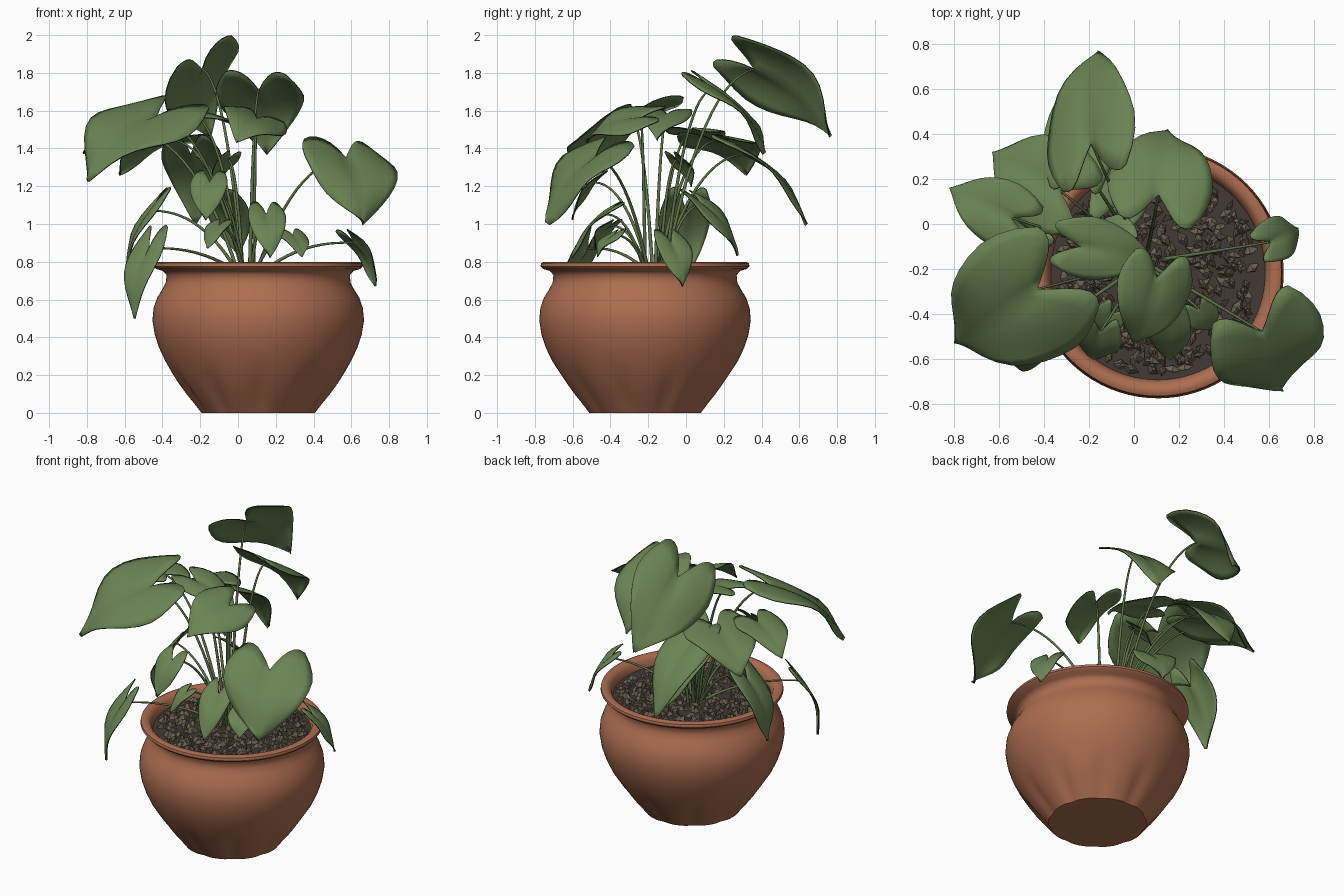
import bpy, bmesh, math, random
from mathutils import Vector, Matrix

if "Cube" in bpy.data.objects:
    bpy.data.objects.remove(bpy.data.objects["Cube"])

random.seed(4)
CX, CY = 0.107, -0.217      # pot axis


def material(name, rgb):
    m = bpy.data.materials.new(name)
    m.diffuse_color = (*rgb, 1)
    m.use_nodes = True
    m.node_tree.nodes["Principled BSDF"].inputs["Base Color"].default_value = m.diffuse_color
    return m


TERRACOTTA = material("terracotta", (0.42, 0.155, 0.082))
LEAF = material("leaf_green", (0.145, 0.23, 0.088))
EDGE = material("leaf_edge_dark", (0.02, 0.028, 0.014))
STEM = material("stem_green", (0.115, 0.175, 0.065))
SOIL = material("dark_soil", (0.055, 0.042, 0.037))
STONE = material("stone_brown", (0.145, 0.118, 0.08))


def make_object(name, bm, mats, angle=None):
    bmesh.ops.recalc_face_normals(bm, faces=bm.faces)
    mesh = bpy.data.meshes.new(name)
    bm.to_mesh(mesh)
    bm.free()
    ob = bpy.data.objects.new(name, mesh)
    bpy.context.collection.objects.link(ob)
    for m in mats:
        mesh.materials.append(m)
    if angle:
        bpy.ops.object.select_all(action='DESELECT')
        ob.select_set(True)
        bpy.context.view_layer.objects.active = ob
        bpy.ops.object.shade_smooth_by_angle(angle=math.radians(angle))
    return ob


# Pot: turned profile with shallow flutes fading out above the foot
def build_pot():
    profile = [(0.30, 0.0), (0.335, 0.045), (0.38, 0.1), (0.42, 0.155),
               (0.455, 0.21), (0.492, 0.275), (0.525, 0.345), (0.548, 0.415), (0.56, 0.49),
               (0.554, 0.555), (0.535, 0.61), (0.507, 0.655), (0.489, 0.69), (0.485, 0.73),
               (0.505, 0.752), (0.54, 0.762), (0.553, 0.776), (0.55, 0.793), (0.535, 0.8),
               (0.51, 0.798), (0.49, 0.78), (0.478, 0.74), (0.475, 0.70)]
    n = 80
    bm = bmesh.new()
    rings = []
    for r, z in profile:
        flute = 0.05 * math.sin(math.pi * min(1, (z + 0.06) / 0.3))
        ring = []
        for i in range(n):
            a = 2 * math.pi * i / n
            k = r * (1 - flute * (0.5 - 0.5 * math.cos(10 * a)) ** 3)
            ring.append(bm.verts.new((CX + k * math.cos(a), CY + k * math.sin(a), z)))
        rings.append(ring)
    for p, q in zip(rings, rings[1:]):
        for i in range(n):
            j = (i + 1) % n
            bm.faces.new((p[i], p[j], q[j], q[i]))
    bm.faces.new(rings[0])
    make_object("pot", bm, [TERRACOTTA], 50)


# Soil disc and loose angular stones
def build_soil():
    bm = bmesh.new()
    bmesh.ops.create_circle(bm, cap_ends=True, segments=48, radius=0.48,
                            matrix=Matrix.Translation((CX, CY, 0.735)))
    make_object("soil", bm, [SOIL])
    bm = bmesh.new()
    for _ in range(420):
        r, a = 0.445 * math.sqrt(random.random()), random.uniform(0, 2 * math.pi)
        pos = Vector((CX + r * math.cos(a), CY + r * math.sin(a), random.uniform(0.737, 0.755)))
        turn = Matrix.Rotation(random.uniform(0, 6.28), 4, 'Z') @ \
            Matrix.Rotation(random.uniform(-0.6, 0.6), 4, 'X')
        size = Matrix.Diagonal((random.uniform(0.026, 0.044), random.uniform(0.015, 0.025),
                                random.uniform(0.01, 0.018), 1))
        bmesh.ops.create_cone(bm, cap_ends=True, segments=4, radius1=1, radius2=0.3, depth=2,
                              matrix=Matrix.Translation(pos) @ turn @ size)
    make_object("stones", bm, [STONE])


# Heart-shaped leaf: base is where the stem joins, roll lifts its right side
WIDTH = [0.70, 0.86, 0.96, 1.0, 0.97, 0.90, 0.80, 0.67, 0.51, 0.34, 0.17, 0.012]


def build_leaf(name, base, tip, half, roll):
    base, tip = Vector(base), Vector(tip)
    axis = tip - base
    length = axis.length
    axis.normalize()
    side = axis.cross(Vector((0, 0, 1))).normalized()
    side = Matrix.Rotation(math.radians(-roll), 3, axis) @ side
    if roll > 0 and side.z < 0:
        side = Matrix.Rotation(math.radians(2 * roll), 3, axis) @ side
    up = side.cross(axis)
    phase = random.uniform(0, 6.28)
    bm = bmesh.new()
    rows, cols = len(WIDTH), 6
    grid = []
    for i, w in enumerate(WIDTH):
        t = i / (rows - 1)
        row = []
        for j in range(-cols, cols + 1):
            v = j / cols
            back = 0.36 * length * math.sin(2.0 * abs(v)) * (1 - t) ** 2.2
            along = t * length - back
            lift = 0.12 * length * math.sin(math.pi * t) - 0.6 * back * back / length
            lift += half * (0.16 * abs(v) - 0.22 * v * v) * w
            lift += 0.09 * half * v * v * math.sin(8 * t + phase + (1.5 if v > 0 else 0))
            row.append(bm.verts.new(base + axis * along + side * (half * w * v) + up * lift))
        grid.append(row)
    for p, q in zip(grid, grid[1:]):
        for j in range(2 * cols):
            bm.faces.new((p[j], p[j + 1], q[j + 1], q[j]))
    ob = make_object(name, bm, [LEAF, EDGE], 60)
    solid = ob.modifiers.new("thickness", 'SOLIDIFY')
    solid.thickness = 0.006
    solid.offset = 0
    solid.material_offset_rim = 1


# Stem: arching tapered tube from the crown to the leaf base
def build_stem(name, base):
    end = Vector(base)
    out = Vector((end.x - 0.05, end.y + 0.17, 0)).normalized()
    start = Vector((0.05, -0.17, 0.72)) + out * random.uniform(0.02, 0.06)
    d = end - start
    mid = start + Vector((d.x * 0.42, d.y * 0.42, d.z * 0.92 + 0.03))
    curve = bpy.data.curves.new(name, 'CURVE')
    curve.dimensions = '3D'
    curve.bevel_depth = 0.010
    curve.bevel_resolution = 2
    spline = curve.splines.new('POLY')
    n = 14
    spline.points.add(n)
    for i in range(n + 1):
        t = i / n
        p = start * (1 - t) ** 2 + mid * (2 * t * (1 - t)) + end * t * t
        spline.points[i].co = (*p, 1)
        spline.points[i].radius = 1.0 - 0.5 * t
    spline.use_smooth = True
    curve.materials.append(STEM)
    bpy.context.collection.objects.link(bpy.data.objects.new(name, curve))


build_pot()
build_soil()

# name, base, tip, half width, roll
leaves = [
    ("top_back", (-0.19, 0.36, 1.82), (-0.16, 0.77, 1.47), 0.25, 42),
    ("back_right", (0.11, 0.13, 1.71), (0.15, 0.42, 1.38), 0.235, 0),
    ("back_left", (-0.33, 0.15, 1.44), (-0.63, 0.32, 1.27), 0.22, 0),
    ("far_left", (-0.55, 0.03, 1.49), (-0.82, 0.16, 1.38), 0.15, 0),
    ("large_left", (-0.43, -0.29, 1.57), (-0.80, -0.53, 1.24), 0.32, 14),
    ("centre", (-0.24, -0.10, 1.58), (0.08, -0.15, 1.45), 0.14, 0),
    ("centre_front", (0.10, -0.24, 1.56), (0.0, -0.53, 1.44), 0.18, 25),
    ("large_right", (0.57, -0.48, 1.35), (0.66, -0.73, 1.0), 0.27, 8),
    ("hanging_left", (-0.47, -0.52, 0.87), (-0.55, -0.61, 0.5), 0.105, 0),
    ("side_left", (-0.45, 0.0, 1.07), (-0.59, -0.02, 0.69), 0.14, 0),
    ("front_left_small", (-0.15, -0.48, 1.22), (-0.17, -0.60, 1.02), 0.10, 0),
    ("front_small", (0.15, -0.42, 1.05), (0.17, -0.60, 0.82), 0.10, 0),
    ("front_right_tiny", (0.29, -0.38, 0.94), (0.34, -0.47, 0.83), 0.08, 0),
    ("hanging_right", (0.61, -0.08, 0.90), (0.725, -0.02, 0.67), 0.10, 0),
    ("back_low", (-0.08, 0.08, 1.1), (0.0, 0.27, 0.83), 0.13, 0),
    ("back_drooping", (-0.25, 0.30, 1.37), (-0.22, 0.64, 1.0), 0.16, 0),
    ("inner_tiny", (-0.05, -0.05, 1.34), (-0.12, 0.03, 1.2), 0.07, 0),
    ("front_left_tiny", (-0.10, -0.40, 0.99), (-0.16, -0.48, 0.87), 0.07, 0),
]
for name, base, tip, half, roll in leaves:
    build_leaf(name + "_leaf", base, tip, half, roll)
    build_stem(name + "_stem", base)
